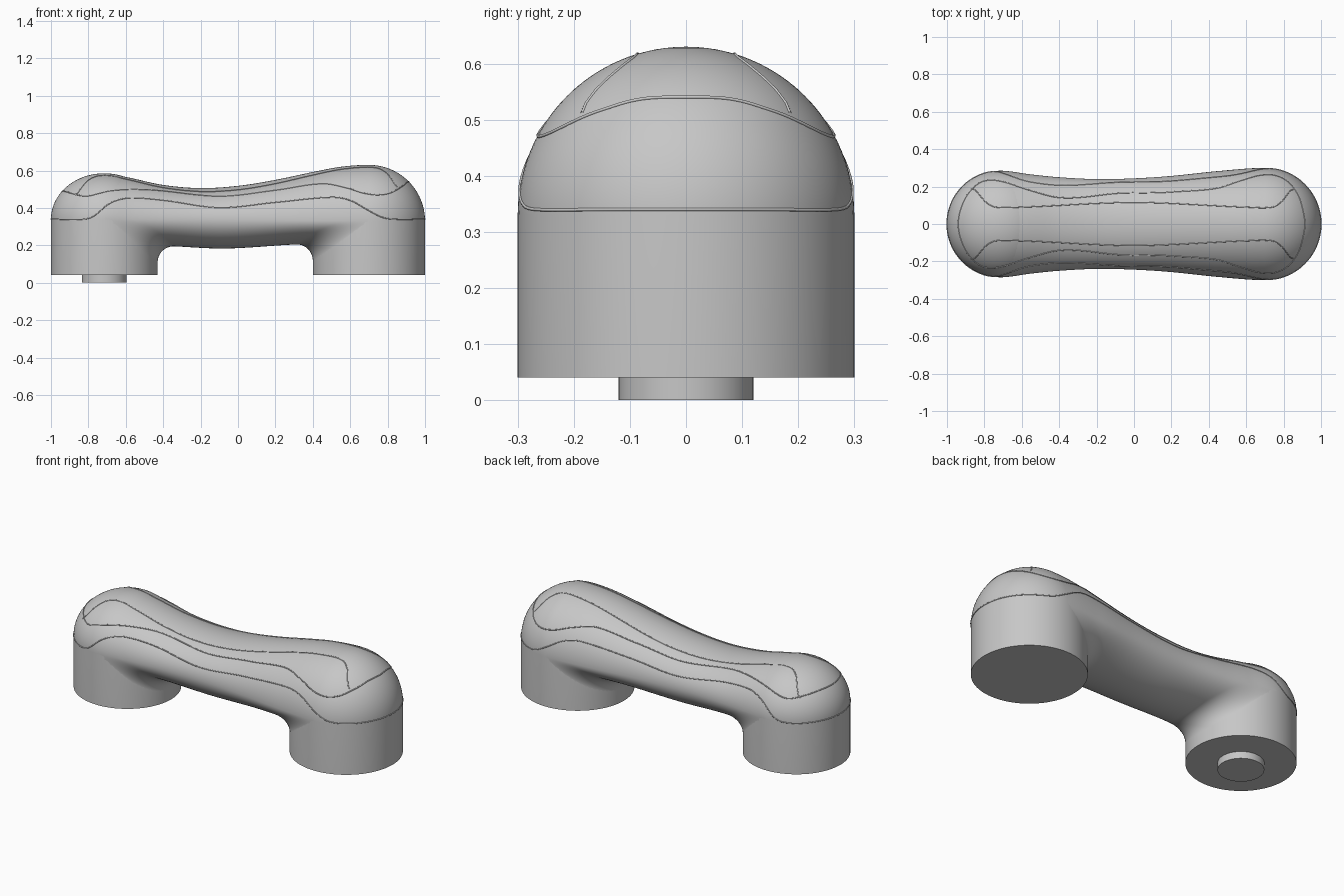
import bpy, bmesh, math
from mathutils import Vector

if "Cube" in bpy.data.objects:
    bpy.data.objects.remove(bpy.data.objects["Cube"])

GREY = bpy.data.materials.new("light grey")
GREY.use_nodes = True
GREY.diffuse_color = (0.57, 0.57, 0.57, 1)
GREY.node_tree.nodes["Principled BSDF"].inputs["Base Color"].default_value = GREY.diffuse_color

# Each end: centre x, radius, height where the dome starts, dome height
LEFT_END = (-0.715, 0.285, 0.34, 0.245)
RIGHT_END = (0.70, 0.30, 0.33, 0.30)
BASE = 0.04


def smooth_curve(points):
    """Hermite interpolation with level ends."""
    xs, ys = zip(*points)
    n = len(xs)
    slope = [0] + [(ys[i + 1] - ys[i - 1]) / (xs[i + 1] - xs[i - 1]) for i in range(1, n - 1)] + [0]

    def f(x):
        x = min(max(x, xs[0]), xs[-1])
        i = next((k for k in range(n - 1) if x <= xs[k + 1]), n - 2)
        h = xs[i + 1] - xs[i]
        t = (x - xs[i]) / h
        a, b = t * t * (3 - 2 * t), t * (1 - t)
        return ys[i] * (1 - a) + ys[i + 1] * a + h * b * ((1 - t) * slope[i] - t * slope[i + 1])
    return f


half_width = smooth_curve([(-0.715, 0.285), (-0.55, 0.265), (-0.4, 0.25), (-0.2, 0.24), (0, 0.244),
                           (0.2, 0.257), (0.45, 0.283), (0.7, 0.3)])
top = smooth_curve([(-0.715, 0.585), (-0.6, 0.566), (-0.4, 0.523), (-0.2, 0.506), (0, 0.518),
                    (0.2, 0.55), (0.4, 0.592), (0.55, 0.62), (0.7, 0.63)])
bottom = smooth_curve([(-0.43, 0.197), (-0.07, 0.183), (0.4, 0.207)])


def mid(x):
    return 0.335 - 0.007 * x


def activate(ob):
    bpy.context.collection.objects.link(ob)
    bpy.ops.object.select_all(action='DESELECT')
    ob.select_set(True)
    bpy.context.view_layer.objects.active = ob


def finish(bm, name, angle=40):
    bmesh.ops.recalc_face_normals(bm, faces=bm.faces)
    me = bpy.data.meshes.new(name)
    bm.to_mesh(me)
    bm.free()
    me.materials.append(GREY)
    activate(bpy.data.objects.new(name, me))
    bpy.ops.object.shade_smooth_by_angle(angle=math.radians(angle))


def lathe(name, cx, profile, steps=96):
    bm = bmesh.new()
    vs = [bm.verts.new((cx + r, 0, z)) for r, z in profile]
    edges = [bm.edges.new(p) for p in zip(vs, vs[1:])]
    bmesh.ops.spin(bm, geom=vs + edges, cent=(cx, 0, 0), axis=(0, 0, 1),
                   angle=2 * math.pi, steps=steps)
    bmesh.ops.remove_doubles(bm, verts=bm.verts, dist=0.0001)
    finish(bm, name)


# Domed legs
for name, (cx, r, z0, h) in (("right_leg", LEFT_END), ("left_leg", RIGHT_END)):
    dome = [(r * math.cos(i * math.pi / 48), z0 + h * math.sin(i * math.pi / 48)) for i in range(25)]
    lathe(name, cx, [(0, BASE), (r, BASE)] + dome)

# Round spigot below one leg
lathe("base_spigot", LEFT_END[0], [(0, 0), (0.12, 0), (0.12, BASE + 0.01)], 64)


def leg_hit(end, side, c):
    """x where a lengthwise line of the arm meets the leg wall."""
    cx, r = end[:2]
    lo, hi = 0, r
    for _ in range(40):
        d = (lo + hi) / 2
        if d * d + (half_width(cx + side * d) * c) ** 2 < r * r:
            lo = d
        else:
            hi = d
    return cx + side * lo


# Arm: lofted oval, its underside flaring into both legs
ROUND, LONG = 72, 120
bm = bmesh.new()
grid = []
for j in range(ROUND):
    a = 2 * math.pi * j / ROUND
    c, s = math.cos(a), math.sin(a)
    x0, x1 = LEFT_END[0], RIGHT_END[0]
    if s < -0.001:
        x0, x1 = leg_hit(LEFT_END, 1, abs(c)), leg_hit(RIGHT_END, -1, abs(c))
    fillet = 0.09 + 0.06 * (1 - abs(s))
    row = []
    for i in range(LONG + 1):
        x = x0 + (x1 - x0) * (1 - math.cos(math.pi * i / LONG)) / 2
        z0 = mid(x)
        if s >= -0.001:
            z = z0 + (top(x) - z0) * s
        else:
            z = z0 + (z0 - bottom(x)) * s
            d = min(x - x0, x1 - x, fillet)
            z += s * (fillet - math.sqrt(max(0, fillet ** 2 - (fillet - d) ** 2)))
        row.append(bm.verts.new((x, half_width(x) * c, z)))
    grid.append(row)
for j in range(ROUND):
    p, q = grid[j], grid[(j + 1) % ROUND]
    for i in range(LONG):
        bm.faces.new((p[i], p[i + 1], q[i + 1], q[i]))
finish(bm, "arm", 60)


# Seams: thin lines lying on the surface
def on_side(x, z):
    k = (z - mid(x)) / (top(x) - mid(x))
    return Vector((x, -half_width(x) * math.sqrt(max(0, 1 - k * k)), z))


def on_end(end, a, height):
    cx, r, z0, h = end
    z = height(cx + r * math.sin(a))
    r *= math.sqrt(max(0, 1 - (max(z - z0, 0) / h) ** 2))
    return Vector((cx + r * math.sin(a), -r * math.cos(a), z))


def on_top(x, y):
    end = LEFT_END if x < LEFT_END[0] else RIGHT_END
    d = max(LEFT_END[0] - x, x - RIGHT_END[0], 0) / end[1]
    k = math.sqrt(1 - d * d)
    z0 = mid(x)
    f = max(0, 1 - (y / (half_width(x) * k)) ** 2)
    return Vector((x, y, z0 + (top(x) - z0) * k * math.sqrt(f)))


def seam(name, points, closed=False):
    cu = bpy.data.curves.new(name, 'CURVE')
    cu.dimensions = '3D'
    cu.bevel_depth = 0.003
    cu.bevel_resolution = 1
    sp = cu.splines.new('POLY')
    sp.points.add(len(points) - 1)
    for p, co in zip(sp.points, points):
        p.co = (*co, 1)
    sp.use_cyclic_u = closed
    cu.materials.append(GREY)
    activate(bpy.data.objects.new(name, cu))
    bpy.ops.object.convert(target='MESH')


def loop_seam(name, heights):
    """Seam along the front, round both ends and along the back."""
    height = smooth_curve(heights)
    x0, x1 = LEFT_END[0], RIGHT_END[0]
    quarter = [math.pi / 2 * i / 30 for i in range(31)]
    along = [x0 + (x1 - x0) * i / 100 for i in range(1, 100)]
    pts = [on_end(LEFT_END, -a, height) for a in reversed(quarter)]
    pts += [on_side(x, height(x)) for x in along]
    pts += [on_end(RIGHT_END, a, height) for a in quarter]
    back = [Vector((p.x, -p.y, p.z)) for p in reversed(pts[1:-1])]
    seam(name, pts + back, True)


loop_seam("lower_seam",
          [(-1, 0.34), (-0.82, 0.34), (-0.77, 0.357), (-0.7, 0.415), (-0.65, 0.44), (-0.57, 0.454),
           (-0.4, 0.441), (-0.1, 0.402), (0.2, 0.43), (0.5, 0.457), (0.6, 0.44), (0.7, 0.385),
           (0.77, 0.35), (0.83, 0.34), (1, 0.34)])
loop_seam("upper_seam",
          [(-1, 0.49), (-0.92, 0.477), (-0.83, 0.463), (-0.75, 0.478), (-0.68, 0.492), (-0.58, 0.499),
           (-0.45, 0.495), (-0.1, 0.463), (0.2, 0.495), (0.45, 0.53), (0.58, 0.508), (0.67, 0.48),
           (0.75, 0.47), (0.83, 0.48), (0.93, 0.517), (1, 0.54)])

# Top panel seams, mirrored front to back
panel = smooth_curve([(-0.87, 0.19), (-0.79, 0.115), (-0.74, 0.09), (-0.6, 0.09), (0, 0.115), (0.6, 0.09),
                      (0.74, 0.09), (0.79, 0.12), (0.85, 0.185)])
for name, side in (("front", -1), ("back", 1)):
    xs = [-0.87 + 1.72 * i / 120 for i in range(121)]
    seam(name + "_panel_seam", [on_top(x, side * panel(x)) for x in xs])
